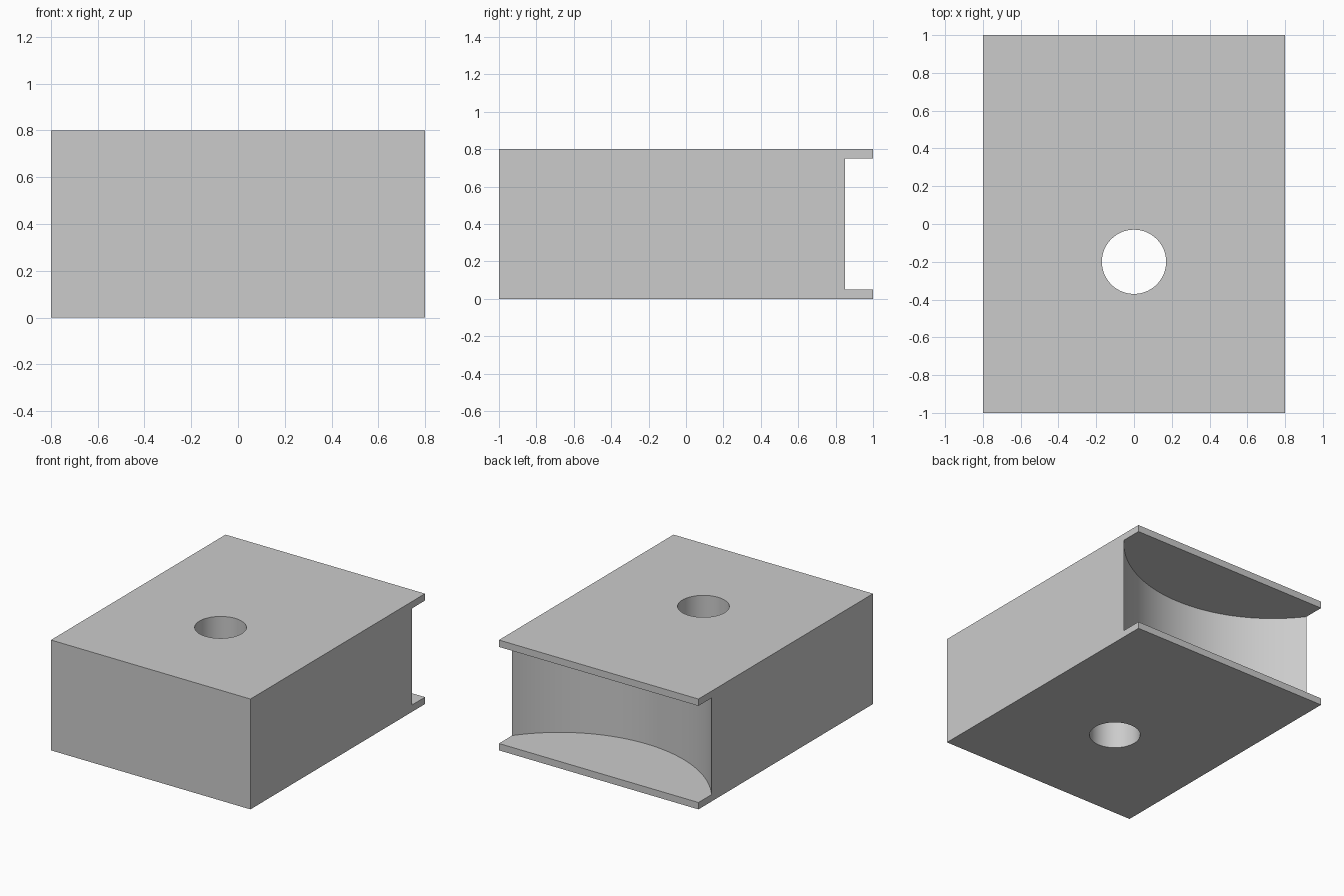
import bpy

old = bpy.data.objects.get("Cube")
if old:
    bpy.data.objects.remove(old, do_unlink=True)

WIDTH, DEPTH, HEIGHT = 1.6, 2.0, 0.8
LIP = 0.05  # thickness of the plates above and below the recess

# Single grey material
grey = bpy.data.materials.new("light_grey")
grey.use_nodes = True
colour = (0.6, 0.6, 0.6, 1)
grey.diffuse_color = colour
grey.node_tree.nodes["Principled BSDF"].inputs["Base Color"].default_value = colour


def cylinder_cutter(name, radius, y, height, sides):
    """Upright cylinder centred on the block's height, hidden from renders."""
    bpy.ops.mesh.primitive_cylinder_add(
        vertices=sides, radius=radius, depth=height, location=(0, y, HEIGHT / 2))
    cutter = bpy.context.object
    cutter.name = name
    cutter.data.materials.append(grey)
    cutter.hide_render = True
    return cutter


# Solid block
bpy.ops.mesh.primitive_cube_add(size=1, location=(0, 0, HEIGHT / 2))
block = bpy.context.object
block.name = "block"
block.scale = (WIDTH, DEPTH, HEIGHT)
bpy.ops.object.transform_apply(location=False, rotation=False, scale=True)
block.data.materials.append(grey)

# Through hole, and curved recess in the back between two thin plates
cutters = [
    cylinder_cutter("hole_cutter", 0.17, -0.2, HEIGHT * 2, 64),
    cylinder_cutter("recess_cutter", 1.0, 1.45, HEIGHT - 2 * LIP, 128),
]

bpy.ops.object.select_all(action='DESELECT')
block.select_set(True)
bpy.context.view_layer.objects.active = block
for cutter in cutters:
    cut = block.modifiers.new(cutter.name, 'BOOLEAN')
    cut.operation = 'DIFFERENCE'
    cut.solver = 'EXACT'
    cut.object = cutter
    bpy.ops.object.modifier_apply(modifier=cut.name)
    bpy.data.objects.remove(cutter, do_unlink=True)

# Smooth the curved walls, keep the corners crisp
bpy.ops.object.shade_smooth_by_angle()
